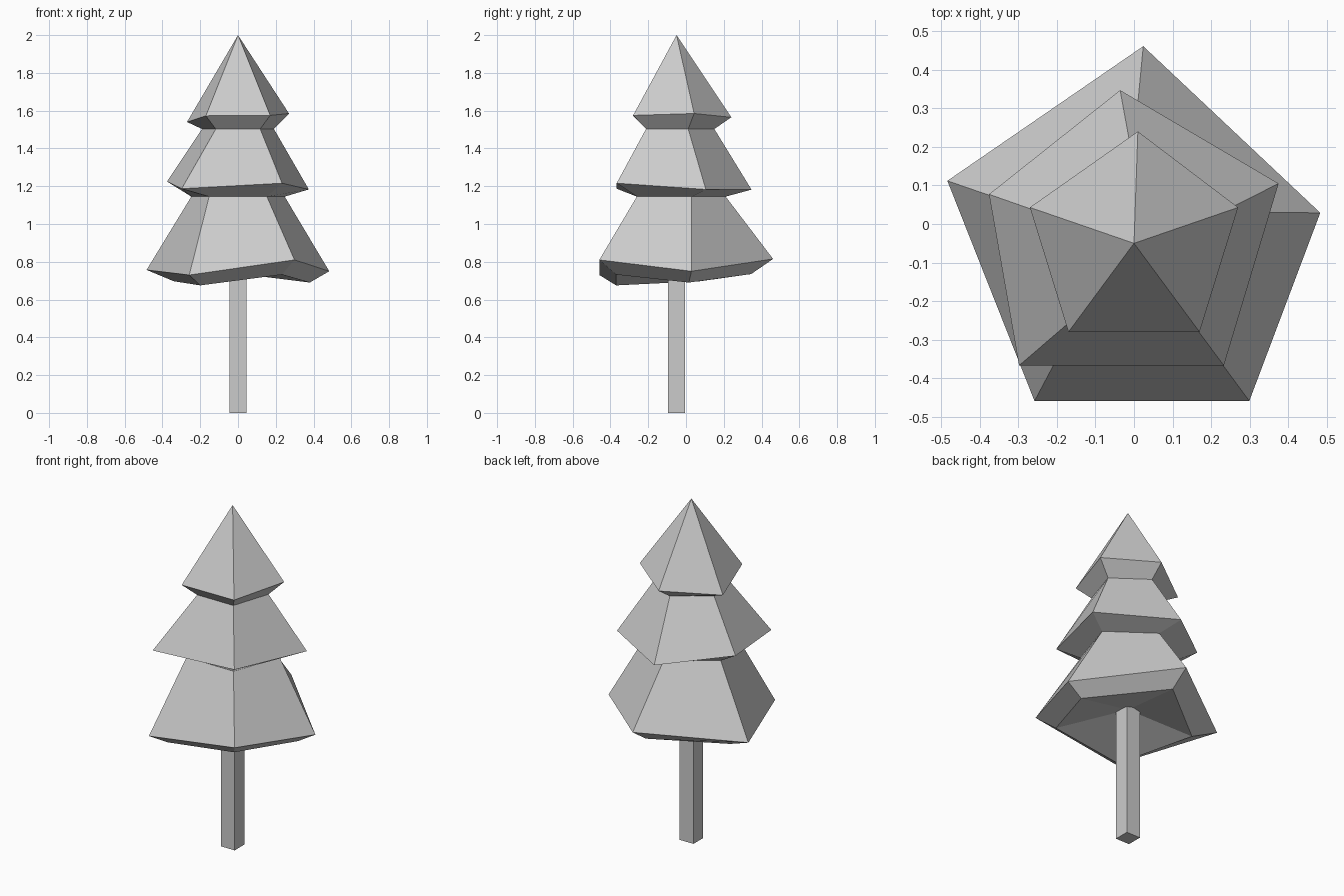
import bpy, bmesh
from math import sin, cos, pi

if "Cube" in bpy.data.objects:
    bpy.data.objects.remove(bpy.data.objects["Cube"])

CY = -0.05  # trunk axis offset in y


def ring(r, z):
    """Regular pentagon with a point to the back, running clockwise from above."""
    return [(r * sin(2 * pi * i / 5), CY + r * cos(2 * pi * i / 5), z) for i in range(5)]


# Foliage: uneven branch rims alternating with regular waists, top to bottom
rings = [
    [(0.01, 0.24, 1.565), (0.27, 0.043, 1.585), (0.17, -0.28, 1.575),
     (-0.17, -0.28, 1.573), (-0.27, 0.043, 1.54)],
    ring(0.2, 1.503),
    [(-0.036, 0.347, 1.182), (0.375, 0.105, 1.183), (0.233, -0.367, 1.216),
     (-0.298, -0.367, 1.187), (-0.376, 0.077, 1.225)],
    ring(0.26, 1.145),
    [(0.024, 0.461, 0.815), (0.483, 0.029, 0.75), (0.299, -0.459, 0.81),
     (-0.258, -0.459, 0.73), (-0.484, 0.112, 0.757)],
    [(0.02, 0.345, 0.735), (0.38, 0.015, 0.69), (0.233, -0.37, 0.732),
     (-0.2, -0.37, 0.675), (-0.34, 0.075, 0.697)],
]
bm = bmesh.new()
loops = [[bm.verts.new(p) for p in pts] for pts in rings]
tip = bm.verts.new((0, CY, 2))
hollow = bm.verts.new((0, CY, 0.79))
for i in range(5):
    j = (i + 1) % 5
    bm.faces.new((tip, loops[0][j], loops[0][i]))
    for a, b in zip(loops, loops[1:]):
        bm.faces.new((a[i], a[j], b[j], b[i]))
    bm.faces.new((hollow, loops[-1][i], loops[-1][j]))
bmesh.ops.recalc_face_normals(bm, faces=bm.faces)
mesh = bpy.data.meshes.new("foliage")
bm.to_mesh(mesh)
bm.free()
bpy.context.collection.objects.link(bpy.data.objects.new("foliage", mesh))

# Trunk: square post reaching the hollow underside
bpy.ops.mesh.primitive_cube_add(size=1, location=(0, CY, 0.395))
trunk = bpy.context.object
trunk.name = "trunk"
trunk.scale = (0.09, 0.09, 0.79)
